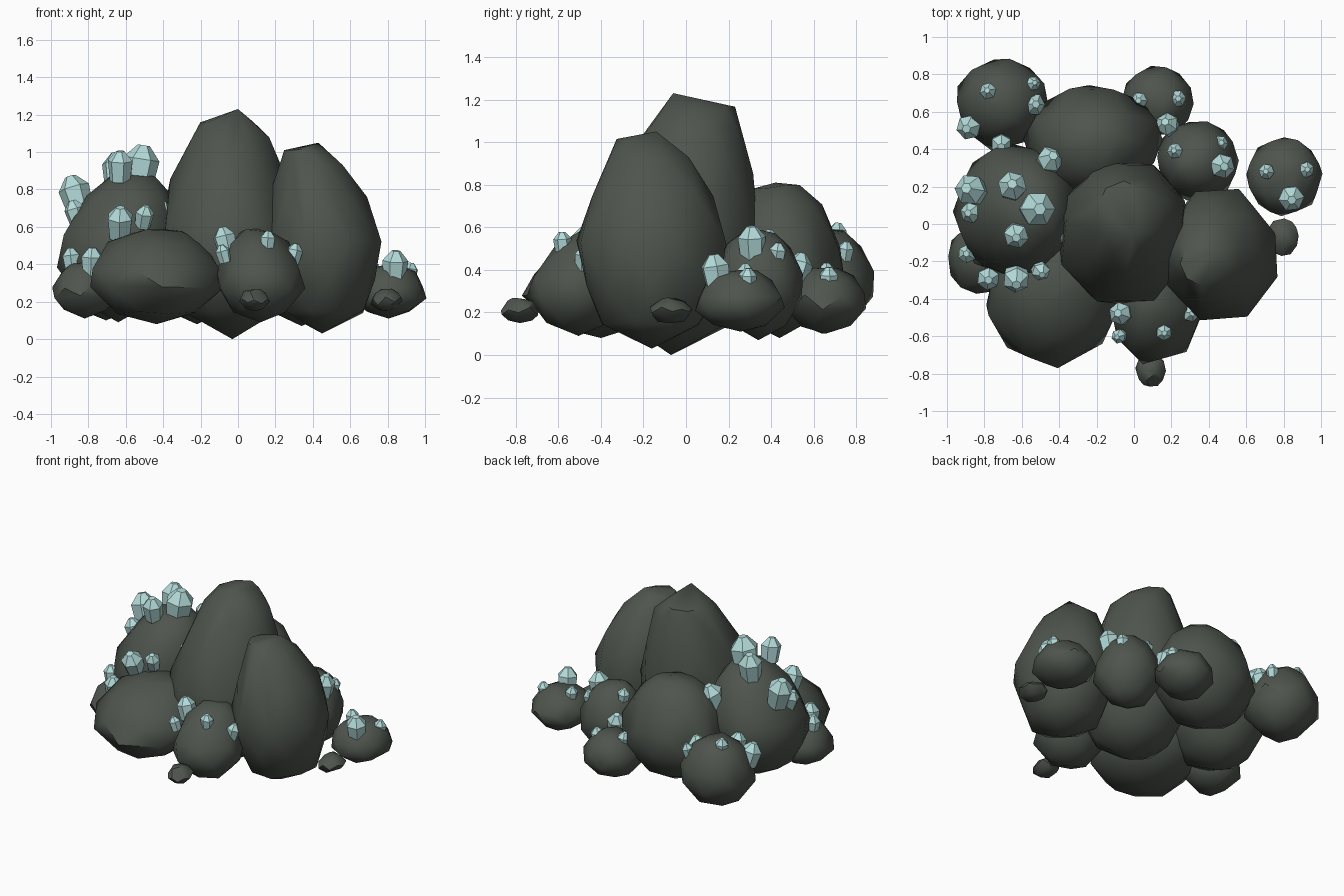
import bpy, bmesh, math, random
from mathutils import Vector

if "Cube" in bpy.data.objects:
    bpy.data.objects.remove(bpy.data.objects["Cube"])

random.seed(7)


def material(name, rgb):
    m = bpy.data.materials.new(name)
    m.diffuse_color = (*rgb, 1)
    m.use_nodes = True
    m.node_tree.nodes["Principled BSDF"].inputs["Base Color"].default_value = m.diffuse_color
    return m


STONE = material("dark stone", (0.077, 0.09, 0.075))
ICE = material("pale crystal", (0.45, 0.71, 0.70))


def finish(bm, name, mat, angle=None):
    bmesh.ops.recalc_face_normals(bm, faces=bm.faces)
    me = bpy.data.meshes.new(name)
    bm.to_mesh(me)
    bm.free()
    me.materials.append(mat)
    ob = bpy.data.objects.new(name, me)
    bpy.context.collection.objects.link(ob)
    if angle:
        bpy.ops.object.select_all(action='DESELECT')
        ob.select_set(True)
        bpy.context.view_layer.objects.active = ob
        bpy.ops.object.shade_smooth_by_angle(angle=math.radians(angle))
    return ob


def rock(name, rings, sides=8):
    """Convex boulder around rings of (z, centre x, centre y, radius x, radius y)."""
    bm = bmesh.new()
    for i, (z, cx, cy, rx, ry) in enumerate(rings):
        if rx == 0:
            bm.verts.new((cx, cy, z))
            continue
        for k in range(sides):
            a = (k + 0.5 * (i % 2) + random.uniform(-0.12, 0.12)) * math.tau / sides
            s = 1.025 + random.uniform(-0.03, 0.03)
            bm.verts.new((cx + rx * s * math.cos(a), cy + ry * s * math.sin(a),
                          z + random.uniform(-0.012, 0.012)))
    res = bmesh.ops.convex_hull(bm, input=bm.verts)
    loose = {g for g in res["geom_interior"] + res["geom_unused"]
             if isinstance(g, bmesh.types.BMVert)}
    bmesh.ops.delete(bm, geom=list(loose), context='VERTS')
    bmesh.ops.dissolve_limit(bm, angle_limit=math.radians(6), verts=bm.verts, edges=bm.edges)
    return finish(bm, name, STONE, 42)


# General boulder profile: (height share, radius share)
PROFILE = [(0, 0), (0.13, 0.62), (0.38, 1.0), (0.58, 0.97), (0.85, 0.71), (0.97, 0.38), (1, 0)]


def boulder(name, x0, x1, y0, y1, z0, z1, sides=7, lean=(0, 0)):
    cx, cy, rx, ry = (x0 + x1) / 2, (y0 + y1) / 2, (x1 - x0) / 2, (y1 - y0) / 2
    rings = []
    for t, r in PROFILE:
        u = max(0, t - 0.45) / 0.55
        rings.append((z0 + (z1 - z0) * t, cx + lean[0] * u, cy + lean[1] * u, rx * r, ry * r))
    rock(name, rings, sides)


# Two tall peaks
rock("main_peak", [
    (0.0, -0.03, -0.07, 0, 0),
    (0.14, -0.03, -0.06, 0.24, 0.25),
    (0.36, -0.05, -0.05, 0.36, 0.37),
    (0.60, -0.06, -0.04, 0.36, 0.39),
    (0.86, -0.06, 0.0, 0.30, 0.31),
    (1.07, -0.04, 0.04, 0.21, 0.22),
    (1.17, -0.06, 0.07, 0.14, 0.16),
    (1.23, 0.0, -0.06, 0, 0)])
rock("second_peak", [
    (0.03, 0.45, -0.16, 0, 0),
    (0.15, 0.46, -0.16, 0.22, 0.24),
    (0.31, 0.46, -0.15, 0.27, 0.30),
    (0.53, 0.46, -0.17, 0.31, 0.36),
    (0.75, 0.43, -0.16, 0.26, 0.28),
    (0.93, 0.40, -0.17, 0.17, 0.19),
    (1.01, 0.36, -0.21, 0.11, 0.11),
    (1.05, 0.43, -0.14, 0, 0)])

# Surrounding boulders and pebbles: x, y and z ranges
boulder("left_boulder", -0.96, -0.32, -0.28, 0.43, 0.09, 0.89, 8, (0.08, 0))
boulder("front_left_boulder", -0.79, -0.08, -0.76, -0.04, 0.08, 0.59, 8, (0, 0.1))
boulder("front_boulder", -0.11, 0.35, -0.75, -0.26, 0.09, 0.59, 7, (-0.02, 0.1))
boulder("back_boulder", -0.58, 0.14, 0.14, 0.74, 0.08, 0.81, 8, (0, -0.02))
boulder("back_left_boulder", -0.95, -0.46, 0.40, 0.88, 0.10, 0.59, 7, (0, 0.02))
boulder("back_small_boulder", -0.07, 0.32, 0.47, 0.84, 0.10, 0.41)
boulder("right_back_boulder", 0.12, 0.56, 0.13, 0.55, 0.07, 0.59)
boulder("far_right_boulder", 0.61, 1.0, 0.05, 0.46, 0.11, 0.40, 8)
boulder("left_small_boulder", -1.0, -0.64, -0.37, 0.0, 0.11, 0.41)
boulder("right_pebble", 0.71, 0.88, -0.17, 0.03, 0.15, 0.265, 6)
boulder("front_pebble", 0.01, 0.17, -0.87, -0.69, 0.15, 0.265, 6)


def crystal(name, x, y, z, r, cx, cy):
    """Stubby pointed six-sided crystal leaning away from the rock centre (cx, cy)."""
    out = Vector((x - cx, y - cy, 0)) * 1.3
    rot = (out + Vector((0, 0, 1))).to_track_quat('Z', 'Y')
    bm = bmesh.new()
    loops = []
    r *= 1.13
    spin = random.uniform(0, 1)
    for h, s in ((-1.3, 0.82), (0.35, 1.0), (1.12, 0.34)):
        loops.append([bm.verts.new(Vector((x, y, z)) + rot @ Vector((
            r * s * math.cos(spin + k * math.tau / 6),
            r * s * math.sin(spin + k * math.tau / 6), r * h))) for k in range(6)])
    for a, b in zip(loops, loops[1:]):
        for k in range(6):
            bm.faces.new((a[k], a[(k + 1) % 6], b[(k + 1) % 6], b[k]))
    bm.faces.new(loops[0][::-1])
    bm.faces.new(loops[-1])
    finish(bm, name, ICE)


# Crystal clusters: rock centre, then (x, y, z, radius) of each crystal
CLUSTERS = {
    "left_crystal": ((-0.64, 0.08), [
        (-0.87, 0.18, 0.78, 0.075), (-0.87, 0.06, 0.68, 0.05), (-0.65, 0.20, 0.91, 0.07),
        (-0.52, 0.08, 0.93, 0.085), (-0.63, -0.06, 0.93, 0.06), (-0.63, -0.29, 0.63, 0.065),
        (-0.50, -0.25, 0.66, 0.045), (-0.45, 0.34, 0.70, 0.065), (-0.41, -0.06, 0.69, 0.04)]),
    "low_left_crystal": ((-0.80, -0.18), [
        (-0.78, -0.29, 0.42, 0.055), (-0.89, -0.16, 0.43, 0.045)]),
    "back_left_crystal": ((-0.71, 0.64), [
        (-0.78, 0.71, 0.57, 0.04), (-0.54, 0.75, 0.49, 0.035), (-0.54, 0.64, 0.48, 0.055),
        (-0.88, 0.52, 0.47, 0.06), (-0.71, 0.43, 0.47, 0.05)]),
    "back_small_crystal": ((0.13, 0.66), [
        (0.03, 0.66, 0.38, 0.04), (0.23, 0.67, 0.36, 0.042)]),
    "right_back_crystal": ((0.34, 0.34), [
        (0.18, 0.53, 0.41, 0.055), (0.22, 0.39, 0.54, 0.038),
        (0.46, 0.43, 0.48, 0.038), (0.47, 0.31, 0.53, 0.06)]),
    "far_right_crystal": ((0.80, 0.26), [
        (0.71, 0.28, 0.38, 0.038), (0.92, 0.29, 0.36, 0.038), (0.84, 0.14, 0.395, 0.062)]),
    "front_crystal": ((0.12, -0.52), [
        (-0.07, -0.48, 0.53, 0.055), (-0.08, -0.60, 0.46, 0.035),
        (0.16, -0.58, 0.53, 0.038), (0.30, -0.48, 0.46, 0.04)]),
}
for label, ((cx, cy), items) in CLUSTERS.items():
    for i, (x, y, z, r) in enumerate(items, 1):
        crystal(f"{label}_{i}", x, y, z, r, cx, cy)
